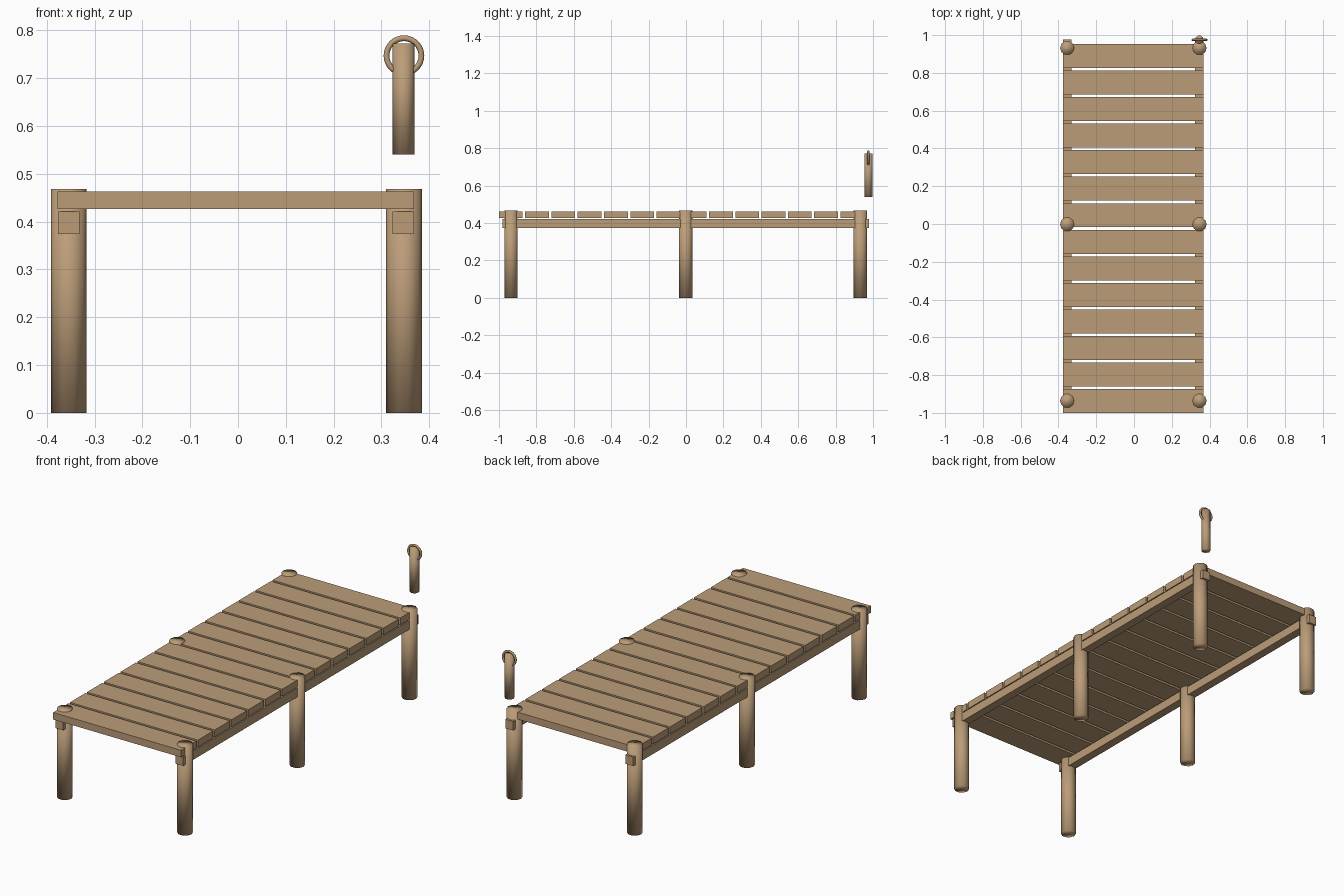
import bpy
from math import radians

cube = bpy.data.objects.get("Cube")
if cube:
    bpy.data.objects.remove(cube)

wood = bpy.data.materials.new("warm_wood")
wood.use_nodes = True
wood_colour = (0.50, 0.335, 0.19, 1)
wood.diffuse_color = wood_colour
wood.node_tree.nodes["Principled BSDF"].inputs["Base Color"].default_value = wood_colour


def finish(name):
    obj = bpy.context.object
    obj.name = name
    obj.data.materials.append(wood)
    return obj


def box(name, low, high):
    """Axis-aligned timber between two corners."""
    centre = [(a + b) / 2 for a, b in zip(low, high)]
    bpy.ops.mesh.primitive_cube_add(size=1, location=centre)
    obj = finish(name)
    obj.scale = [b - a for a, b in zip(low, high)]
    bpy.ops.object.transform_apply(location=False, rotation=False, scale=True)


def pole(name, x, y, bottom, top, radius):
    """Ten-sided upright with soft shading, a corner facing each side."""
    bpy.ops.mesh.primitive_cylinder_add(
        vertices=10, radius=radius, depth=top - bottom,
        location=(x, y, (bottom + top) / 2), rotation=(0, 0, radians(90)))
    finish(name)
    bpy.ops.object.shade_smooth()


# Deck planks
PLANKS, PITCH, PLANK_WIDTH = 14, 0.1404, 0.127
for i in range(PLANKS):
    y = -0.9365 + i * PITCH
    box(f"deck_plank_{i + 1}", (-0.377, y - PLANK_WIDTH / 2, 0.426),
        (0.368, y + PLANK_WIDTH / 2, 0.463))

# Long beams under the deck, and the six support posts
for side, beam_x, post_x in (("right", -0.354, -0.354), ("left", 0.3455, 0.347)):
    box(f"{side}_beam", (beam_x - 0.0228, -0.982, 0.374),
        (beam_x + 0.0228, 0.978, 0.421))
    for place, y in (("front", -0.936), ("middle", -0.002), ("back", 0.932)):
        pole(f"{side}_{place}_post", post_x, y, 0, 0.468, 0.0375)

# Mooring pole with its ring
pole("mooring_pole", 0.346, 0.975, 0.54, 0.772, 0.023)
bpy.ops.mesh.primitive_torus_add(
    major_radius=0.0365, minor_radius=0.006, major_segments=32, minor_segments=8,
    location=(0.347, 0.975, 0.747), rotation=(radians(90), 0, 0))
finish("mooring_ring")
bpy.ops.object.shade_smooth()
